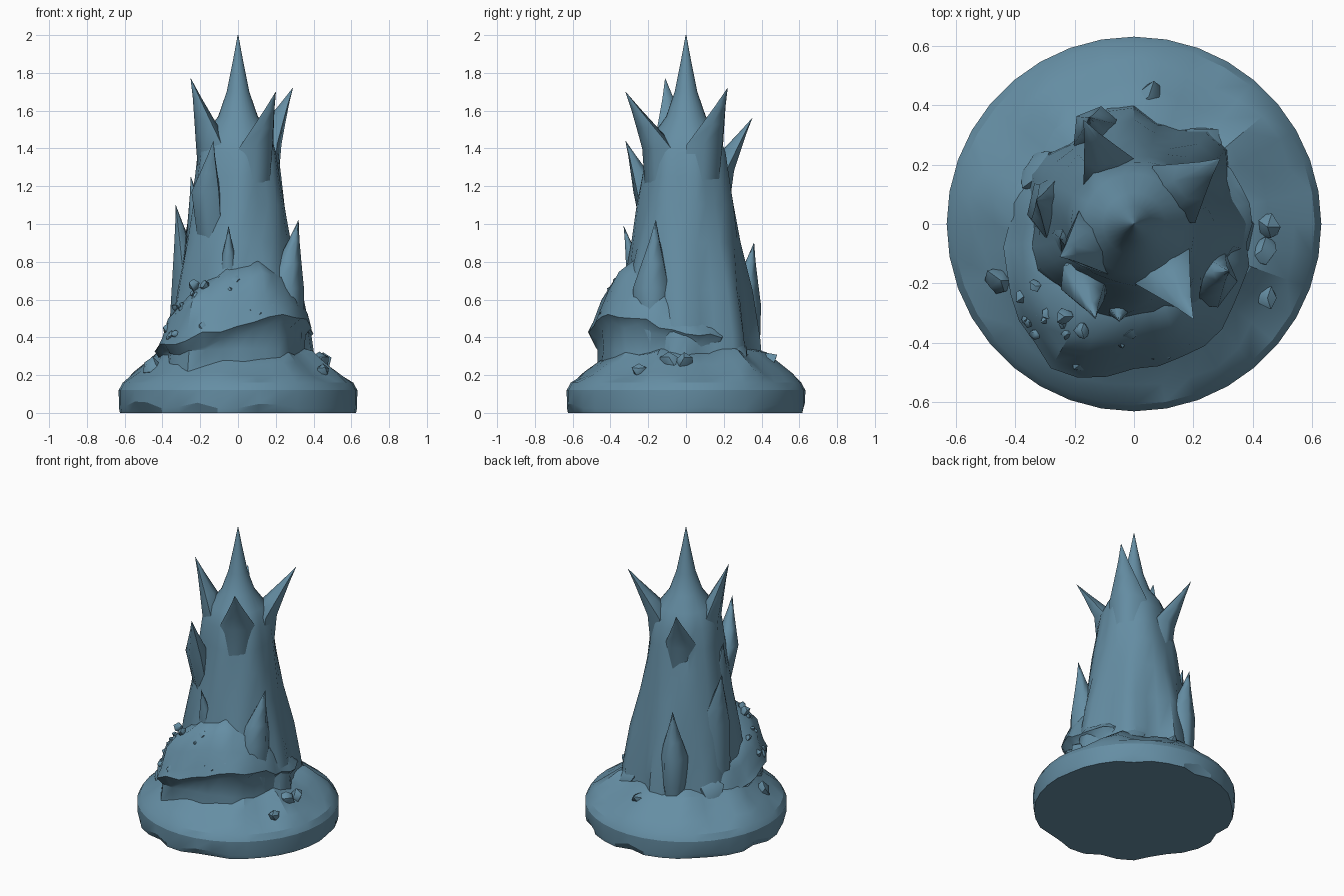
import bpy, bmesh, math, random
from mathutils import Vector, noise

random.seed(4)
if "Cube" in bpy.data.objects:
    bpy.data.objects.remove(bpy.data.objects["Cube"], do_unlink=True)

ice = bpy.data.materials.new("slate blue ice")
ice.use_nodes = True
COLOUR = (0.13, 0.27, 0.37, 1)
ice.diffuse_color = COLOUR
ice.node_tree.nodes["Principled BSDF"].inputs["Base Color"].default_value = COLOUR


def finish(name, bm, angle):
    bmesh.ops.recalc_face_normals(bm, faces=bm.faces)
    mesh = bpy.data.meshes.new(name)
    bm.to_mesh(mesh)
    bm.free()
    mesh.materials.append(ice)
    obj = bpy.data.objects.new(name, mesh)
    bpy.context.collection.objects.link(obj)
    bpy.ops.object.select_all(action='DESELECT')
    obj.select_set(True)
    bpy.context.view_layer.objects.active = obj
    bpy.ops.object.shade_smooth_by_angle(angle=math.radians(angle))


def loft(name, rings, angle):
    """Skin closed rings of points and cap both ends."""
    bm = bmesh.new()
    loops = [[bm.verts.new(p) for p in ring] for ring in rings]
    n = len(loops[0])
    for a, b in zip(loops, loops[1:]):
        for i in range(n):
            j = (i + 1) % n
            bm.faces.new((a[i], a[j], b[j], b[i]))
    bm.faces.new(loops[0][::-1])
    bm.faces.new(loops[-1])
    finish(name, bm, angle)


def polar(profile, shape, sides):
    """Rings from (radius, height) pairs, changed by a shape function."""
    rings = []
    for k, (r, z) in enumerate(profile):
        ring = []
        for i in range(sides):
            t = math.tau * i / sides
            rr, zz = shape(r, z, t, k)
            ring.append((rr * math.cos(t), rr * math.sin(t), zz))
        rings.append(ring)
    return rings


def rough(t, z, scale=2.5):
    return noise.noise(Vector((math.cos(t) * scale, math.sin(t) * scale, z * 3)))


def shard(name, foot, belly, tip, width, depth, sides=6):
    """Curved, pointed crystal facing away from the centre."""
    foot, belly, tip = Vector(foot), Vector(belly), Vector(tip)
    out = Vector((belly.x, belly.y, 0)).normalized()
    side = out.cross(Vector((0, 0, 1)))
    rings = []
    for u, s in ((0, 0.55), (0.25, 0.9), (0.5, 1), (0.68, 0.62), (0.85, 0.27), (1, 0.01)):
        if u <= 0.5:
            c = foot.lerp(belly, u * 2)
        else:
            c = belly.lerp(tip, u * 2 - 1)
        rings.append([c + side * width * s * math.cos(math.tau * i / sides)
                      + out * depth * s * math.sin(math.tau * i / sides)
                      for i in range(sides)])
    loft(name, rings, 65)


# Round snow base with chips broken out of the lower rim
def base_shape(r, z, t, k):
    chip = max(0, math.sin(9 * t) + 2 * rough(t, 9, 4))
    if k == 0:
        r -= 0.035 * chip
    if k == 1:
        z += 0.03 * chip
    if k > 3:
        r += 0.05 * rough(t, z)
        z += 0.03 * rough(t, 5)
    return r, z


loft("snow_base", polar([(0.625, 0), (0.63, 0.025), (0.632, 0.12), (0.61, 0.16), (0.54, 0.21),
                         (0.46, 0.27), (0.4, 0.32), (0.25, 0.36)], base_shape, 36), 26)


# Tall fluted trunk drawn out to the central peak
def trunk_shape(r, z, t, k):
    flare = max(0, 1 - z) * 0.05
    r += flare * math.cos(7 * t + 0.6)
    if z < 1.45:
        r += 0.025 * rough(t, z * 0.5)
    return r, z


loft("ice_trunk", polar([(0.385, 0.2), (0.365, 0.4), (0.33, 0.65), (0.285, 0.9), (0.255, 1.1),
                         (0.23, 1.25), (0.21, 1.38), (0.17, 1.48), (0.105, 1.57),
                         (0.06, 1.7), (0.024, 1.88), (0.002, 2.0)], trunk_shape, 28), 40)

# Crown and side crystals: foot, belly, tip, half width, half depth
SHARDS = {
    "crown_right": ((-0.12, -0.05, 1.0), (-0.135, -0.06, 1.42), (-0.25, -0.11, 1.77), 0.12, 0.08),
    "crown_front": ((0.08, -0.13, 1.0), (0.095, -0.14, 1.4), (0.2, -0.32, 1.7), 0.11, 0.085),
    "crown_left": ((0.12, 0.08, 1.0), (0.135, 0.1, 1.42), (0.29, 0.22, 1.72), 0.12, 0.085),
    "crown_back": ((-0.07, 0.13, 0.85), (-0.08, 0.17, 1.28), (-0.17, 0.35, 1.56), 0.1, 0.08),
    "front_shard": ((-0.13, -0.13, 0.75), (-0.17, -0.2, 1.17), (-0.13, -0.32, 1.44), 0.09, 0.075),
    "right_shard": ((-0.31, 0.08, 0.25), (-0.265, 0.06, 0.75), (-0.33, 0.08, 1.1), 0.12, 0.08),
    "right_rib": ((-0.25, -0.08, 0.4), (-0.2, -0.06, 0.95), (-0.25, -0.05, 1.25), 0.1, 0.07),
    "back_shard": ((-0.12, 0.31, 0.2), (-0.12, 0.3, 0.57), (-0.15, 0.36, 0.9), 0.09, 0.1),
    "left_shard": ((0.26, -0.18, 0.3), (0.24, -0.18, 0.66), (0.32, -0.16, 1.02), 0.11, 0.11),
    "mound_spike": ((-0.05, -0.25, 0.5), (-0.05, -0.27, 0.77), (-0.05, -0.33, 0.99), 0.05, 0.05),
}
for shard_name, spec in SHARDS.items():
    shard(shard_name, *spec)

# Snow mound: outline radius every 30 degrees from +x, highest at the front
OUTLINE = [0.39, 0.37, 0.33, 0.3, 0.31, 0.39, 0.42, 0.49, 0.57, 0.49, 0.475, 0.42]


def outline(t):
    f = (t / math.tau * 12) % 12
    a = int(f)
    return OUTLINE[a] + (OUTLINE[(a + 1) % 12] - OUTLINE[a]) * (f - a)


def mound_shape(r, z, t, k):
    front = max(0, -math.sin(t - 0.1))
    out = outline(t) * r + 0.03 * rough(t, z, 4)
    height = 0.2 + (z - 0.2) * (0.6 + 0.4 * front)
    # the ledge drops toward the right-hand lobe
    if 1 < k < 8:
        height += (0.14 * math.cos(t) - 0.01) * max(front, 0.35) * (1 if k < 5 else 0.6)
        height += 0.035 * rough(t, k, 4)
    return out, height


loft("snow_mound", polar([(0.92, 0.2), (0.9, 0.34), (0.92, 0.42), (1.0, 0.47), (0.95, 0.53),
                          (0.87, 0.63), (0.76, 0.72), (0.6, 0.78), (0.2, 0.82)],
                         mound_shape, 36), 38)


# Loose lumps of ice
def lumps(name, spots):
    bm = bmesh.new()
    for spot, size in spots:
        made = bmesh.ops.create_icosphere(bm, subdivisions=1, radius=size)["verts"]
        for v in made:
            v.co = v.co * random.uniform(0.7, 1.25) + Vector(spot)
    finish(name, bm, 45)


def mound_spot():
    t = math.radians(random.uniform(208, 295))
    u = random.random()
    r = outline(t) * (0.95 - 0.25 * u)
    z = 0.47 + 0.25 * u + 0.12 * math.cos(t) * (1 - 0.5 * u)
    return (r * math.cos(t), r * math.sin(t), z), random.uniform(0.016, 0.034)


lumps("mound_pebbles", [mound_spot() for _ in range(30)])
lumps("base_rocks", [((0.45, -0.01, 0.27), 0.045), ((0.43, -0.09, 0.27), 0.05),
                     ((0.45, -0.25, 0.22), 0.04), ((0.05, 0.43, 0.28), 0.05),
                     ((-0.45, -0.19, 0.24), 0.05), ((-0.31, 0.17, 0.33), 0.08),
                     ((0.24, 0.27, 0.31), 0.075)])
